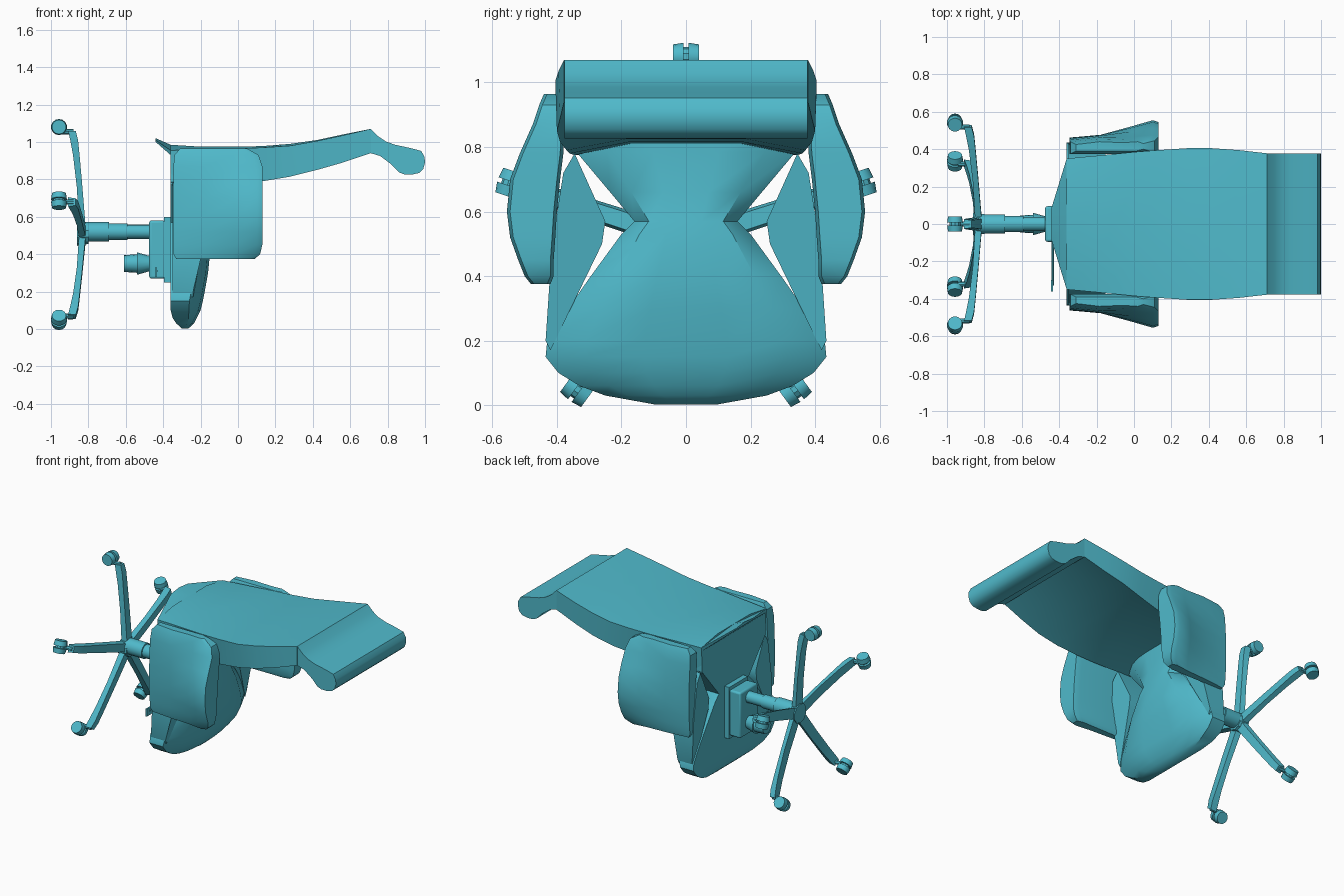
import bpy, bmesh, math
from mathutils import Matrix, Vector

if "Cube" in bpy.data.objects:
    bpy.data.objects.remove(bpy.data.objects["Cube"])

# Office chair lying on its back: chair "up" is +x, chair front is -z
teal = bpy.data.materials.new("teal")
teal.diffuse_color = (0.08, 0.49, 0.60, 1)
teal.use_nodes = True
teal.node_tree.nodes["Principled BSDF"].inputs["Base Color"].default_value = teal.diffuse_color


def finish(name, bm, bevel=0.0, segs=3):
    bmesh.ops.recalc_face_normals(bm, faces=bm.faces)
    me = bpy.data.meshes.new(name)
    bm.to_mesh(me)
    bm.free()
    me.materials.append(teal)
    ob = bpy.data.objects.new(name, me)
    bpy.context.collection.objects.link(ob)
    if bevel:
        m = ob.modifiers.new("bevel", 'BEVEL')
        m.width, m.segments, m.limit_method = bevel, segs, 'ANGLE'
        m.angle_limit = math.radians(35)
    return ob


def loft(name, rows, bevel=0.0, matrix=None):
    """Skin closed cross-sections and cap both ends."""
    bm = bmesh.new()
    vs = [[bm.verts.new(p) for p in r] for r in rows]
    n = len(rows[0])
    for a, b in zip(vs, vs[1:]):
        for i in range(n):
            j = (i + 1) % n
            bm.faces.new((a[i], a[j], b[j], b[i]))
    bm.faces.new(vs[0])
    bm.faces.new(vs[-1])
    if matrix:
        bm.transform(matrix)
    return finish(name, bm, bevel)


def box(name, lo, hi, matrix=None, bevel=0.0):
    rows = [[(x, lo[1], lo[2]), (x, hi[1], lo[2]), (x, hi[1], hi[2]), (x, lo[1], hi[2])]
            for x in (lo[0], hi[0])]
    return loft(name, rows, bevel, matrix)


def cylinder(name, a, b, r1, r2=None, sides=16, matrix=None):
    a, b = Vector(a), Vector(b)
    r2 = r1 if r2 is None else r2
    bm = bmesh.new()
    bmesh.ops.create_cone(bm, cap_ends=True, segments=sides, radius1=r1, radius2=r2,
                          depth=(b - a).length)
    rot = (b - a).to_track_quat('Z', 'Y').to_matrix().to_4x4()
    bm.transform(Matrix.Translation((a + b) / 2) @ rot)
    if matrix:
        bm.transform(matrix)
    return finish(name, bm)


# Backrest: x, outer z, edge z, outer half width, inner z, inner half width
back = [(-.36, .985, .955, .35, .775, .335), (-.2, .975, .96, .365, .775, .345),
        (0, .975, .965, .385, .78, .36),
        (.13, .978, .97, .395, .79, .37), (.28, .99, .98, .405, .815, .39),
        (.42, 1.01, 1.005, .405, .85, .40), (.56, 1.04, 1.035, .395, .89, .39),
        (.71, 1.07, 1.07, .378, .94, .378)]
loft("backrest", [[(x, -wi, zi), (x, -wo, ze), (x, -wo * .5, zo), (x, wo * .5, zo),
                   (x, wo, ze), (x, wi, zi), (x, wi * .5, zi + .035), (x, -wi * .5, zi + .035)]
                  for x, zo, ze, wo, zi, wi in back])
loft("backrest_tail", [[(x, -w, z0), (x, -w, z1), (x, 0, z2), (x, w, z1), (x, w, z0)]
                       for x, w, z0, z1, z2 in ((-.44, .09, 1.0, 1.01, 1.02),
                                                (-.36, .35, .93, .955, .985))])

# Headrest roll
head = [(.71, 1.07), (.75, 1.03), (.79, 1.003), (.84, .985), (.92, .968), (.98, .952), (.997, .92),
        (1, .89), (.99, .855), (.968, .834), (.93, .826), (.89, .826), (.86, .838), (.82, .88),
        (.76, .925), (.71, .94)]
loft("headrest", [[(x, y, z) for x, z in head] for y in (-.377, .377)])

# Seat cushion running up to the backrest: z, half width, underside x, edge x, top x
seat = [(.003, .10, -.30, -.285, -.265), (.03, .25, -.33, -.27, -.235),
        (.06, .33, -.35, -.265, -.22), (.10, .395, -.36, -.262, -.20),
        (.15, .435, -.36, -.26, -.188), (.20, .43, -.36, -.25, -.178),
        (.30, .365, -.36, -.23, -.16), (.40, .295, -.36, -.22, -.15),
        (.53, .20, -.36, -.22, -.155), (.57, .16, -.36, -.23, -.16),
        (.66, .235, -.36, -.24, -.175), (.785, .34, -.36, -.24, -.18),
        (.84, .34, -.36, -.24, -.18)]
loft("seat", [[(b, -w, z), (e, -w, z), (t - .012, -.72 * w, z), (t, -.3 * w, z), (t, .3 * w, z),
               (t - .012, .72 * w, z), (e, w, z), (b, w, z)] for z, w, b, e, t in seat])

# Armrests: z, inner y, lower outer y, upper outer y, lower x, upper x
arm = [(.375, .42, .445, .48, -.33, .09), (.40, .41, .45, .50, -.345, .118),
       (.45, .41, .455, .52, -.345, .13), (.52, .405, .46, .545, -.345, .132),
       (.60, .40, .462, .555, -.345, .132), (.70, .39, .46, .545, -.345, .132),
       (.78, .38, .457, .515, -.345, .132), (.87, .375, .45, .475, -.345, .13),
       (.93, .375, .44, .455, -.34, .11), (.965, .39, .425, .44, -.31, .05)]
# Seat side bolsters below the arms: y, z, top x
bolster = [(.345, .78, -.16), (.25, .57, -.18), (.26, .50, -.18), (.42, .17, -.24),
           (.435, .2, -.24), (.415, .5, -.17), (.38, .72, -.15)]
for s, side in ((-1, "right"), (1, "left")):
    loft(side + "_armrest",
         [[(a, s * i, z), (a, s * lo, z), (a + (b - a) * .35, s * (lo + .015), z),
           (a + (b - a) * .7, s * (lo + (hi - lo) * .65), z), (b - .03, s * hi, z),
           (b, s * (hi - .01), z), (b, s * (i + .01), z), (b - .04, s * i, z)]
          for z, i, lo, hi, a, b in arm])
    loft(side + "_seat_bolster", [[(-.35, s * y, z) for y, z, x in bolster],
                                  [(x, s * y, z) for y, z, x in bolster]])

# Tilt mechanism, tension knob and lever under the seat
box("mechanism_plate", (-.395, -.1, .25), (-.355, .1, .6))
box("mechanism_housing", (-.475, -.095, .27), (-.39, .095, .58), bevel=.012)
cylinder("tension_knob", (-.61, 0, .35), (-.53, 0, .35), .045, .05)
cylinder("tension_knob_stem", (-.54, 0, .35), (-.47, 0, .35), .06, .04)
cylinder("lever_rod", (-.435, -.09, .31), (-.435, -.33, .31), .006, sides=8)
box("lever_paddle", (-.443, -.36, .28), (-.433, -.30, .33))

# Gas column in telescoping sections
for i, (a, b, r) in enumerate(((-.82, -.69, .052), (-.70, -.59, .044), (-.60, -.47, .038))):
    cylinder(f"column_section_{i + 1}", (a, 0, .52), (b, 0, .52), r)

# Five-legged base with casters
centre = Matrix.Translation((0, 0, .51))
cylinder("base_hub", (-.86, 0, .51), (-.80, 0, .51), .065, .055, 10)
leg = [(.04, -.815, -.85, .036), (.25, -.832, -.862, .034), (.42, -.847, -.882, .031),
       (.50, -.855, -.897, .029), (.55, -.868, -.908, .026)]
for k in range(5):
    m = centre @ Matrix.Rotation(math.tau * k / 5, 4, 'X')
    loft(f"base_leg_{k + 1}", [[(t, -w * .75, r), (t, w * .75, r), (b, w, r), (b, -w, r)]
                               for r, t, b, w in leg], matrix=m)
    cylinder(f"caster_stem_{k + 1}", (-.94, 0, .545), (-.88, 0, .545), .014, sides=8, matrix=m)
    for s in (-1, 1):
        cylinder(f"caster_wheel_{k + 1}_{'a' if s < 0 else 'b'}", (-.957, s * .007, .57),
                 (-.957, s * .04, .57), .043, .038, 14, m)
    cylinder(f"caster_axle_{k + 1}", (-.957, -.01, .57), (-.957, .01, .57), .03, sides=10, matrix=m)

# Smooth shading with sharp edges kept
bpy.ops.object.select_all(action='SELECT')
bpy.context.view_layer.objects.active = bpy.data.objects["seat"]
bpy.ops.object.shade_smooth_by_angle(angle=math.radians(35))
